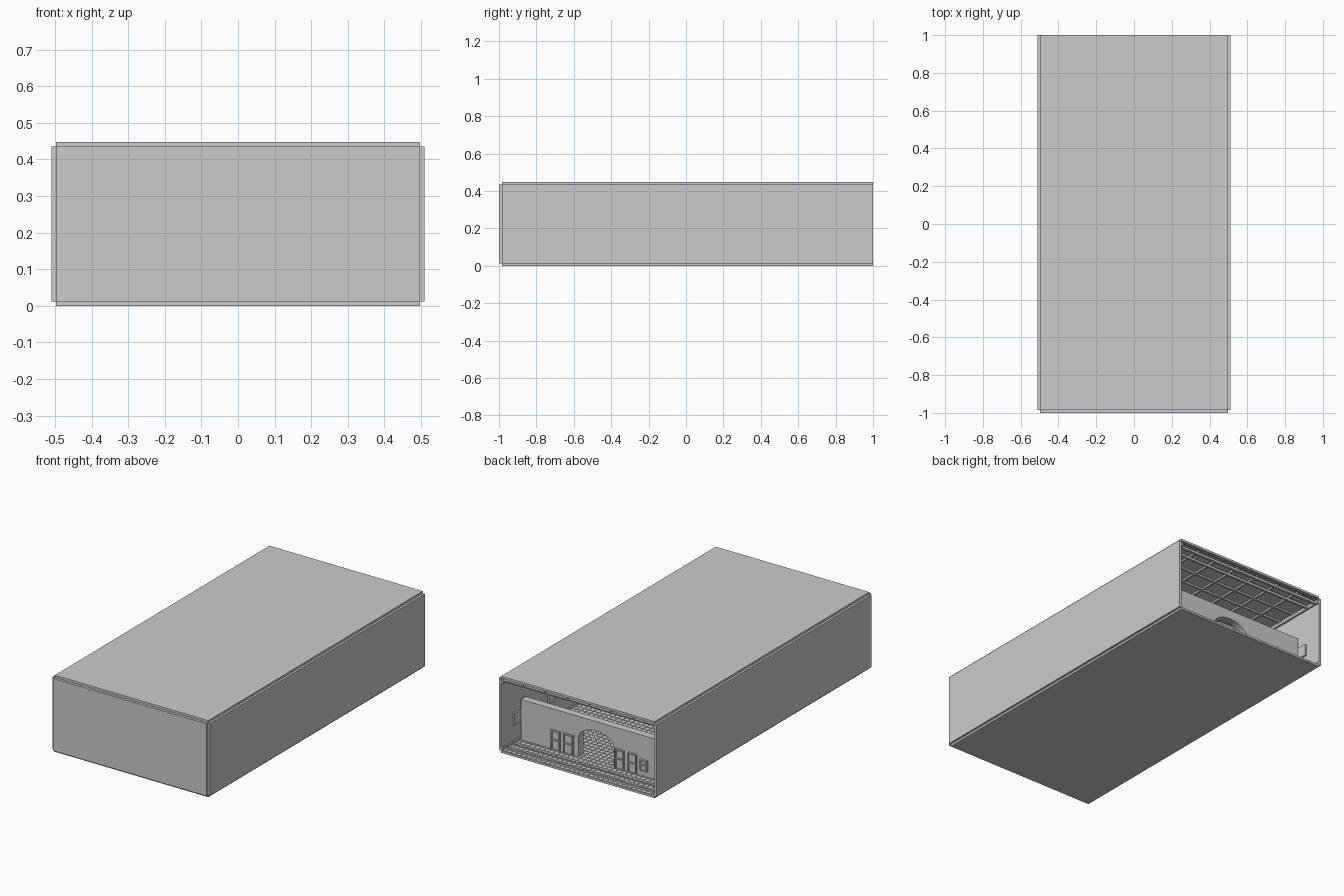
import bpy, bmesh, math

if "Cube" in bpy.data.objects:
    bpy.data.objects.remove(bpy.data.objects["Cube"])


def finish(name, bm):
    bmesh.ops.recalc_face_normals(bm, faces=bm.faces)
    me = bpy.data.meshes.new(name)
    bm.to_mesh(me)
    bm.free()
    ob = bpy.data.objects.new(name, me)
    bpy.context.collection.objects.link(ob)
    return ob


def add_box(bm, x0, x1, y0, y1, z0, z1):
    vs = bmesh.ops.create_cube(bm, size=1)['verts']
    for v in vs:
        v.co.x = (x0 + x1) / 2 + v.co.x * (x1 - x0)
        v.co.y = (y0 + y1) / 2 + v.co.y * (y1 - y0)
        v.co.z = (z0 + z1) / 2 + v.co.z * (z1 - z0)


def boxes(name, *specs):
    bm = bmesh.new()
    for s in specs:
        add_box(bm, *s)
    return finish(name, bm)


def paneled_sheet(name, nx, ny, z, border, rise, flip=False):
    # Subdivided sheet whose cells are individually inset and raised
    bm = bmesh.new()
    bmesh.ops.create_grid(bm, x_segments=nx, y_segments=ny, size=1)
    for v in bm.verts:
        v.co.x *= 0.497
        v.co.y = 0.0075 + v.co.y * 0.9925
        v.co.z = z
    cells = bm.faces[:]
    if flip:
        bmesh.ops.reverse_faces(bm, faces=cells)
    bmesh.ops.inset_individual(bm, faces=cells, thickness=border, depth=0)
    bmesh.ops.inset_individual(bm, faces=cells, thickness=0.0005, depth=rise)
    me = bpy.data.meshes.new(name)
    bm.to_mesh(me)
    bm.free()
    ob = bpy.data.objects.new(name, me)
    bpy.context.collection.objects.link(ob)
    return ob


# Outer shell, open at the back
boxes("floor_slab", (-0.497, 0.497, -0.985, 1, 0, 0.012))
boxes("ceiling_slab", (-0.497, 0.497, -0.985, 1, 0.435, 0.448))
boxes("front_wall", (-0.497, 0.497, -1, -0.985, 0.012, 0.435))
for side, x0, x1 in (("left", -0.51, -0.497), ("right", 0.497, 0.51)):
    boxes(side + "_wall", (x0, x1, -0.985, 1, 0.012, 0.435))

# Paving and coffered ceiling
paneled_sheet("floor_tiles", 32, 64, 0.0125, 0.003, 0.002)
paneled_sheet("ceiling_coffers", 7, 18, 0.422, 0.009, -0.010, flip=True)

# Skirting and cornice along the walls
for name, z0, z1, d in (("skirting", 0.012, 0.03, 0.008), ("cornice", 0.405, 0.422, 0.012)):
    boxes(name,
          (-0.497, -0.497 + d, -0.985, 1, z0, z1),
          (0.497 - d, 0.497, -0.985, 1, z0, z1),
          (-0.497 + d, 0.497 - d, -0.985, -0.985 + d, z0, z1))

# Rails across the open end
boxes("ceiling_beams", (-0.485, 0.485, 0.965, 0.98, 0.408, 0.422),
      (-0.485, 0.485, 0.90, 0.912, 0.408, 0.422))
boxes("floor_rails", (-0.489, 0.489, 0.965, 0.975, 0.012, 0.024),
      (-0.489, 0.489, 0.90, 0.91, 0.012, 0.02))

# Partition with an arched passage
WALL_Y, THICK, HALF, SPRING, RISE = 0.83, 0.045, 0.115, 0.125, 0.07
outline = [(-0.488, 0.012), (-HALF, 0.012)]
for i in range(17):
    a = math.pi * (1 - i / 16)
    outline.append((HALF * math.cos(a), SPRING + RISE * math.sin(a)))
outline += [(HALF, 0.012), (0.488, 0.012), (0.488, 0.25), (-0.488, 0.25)]
bm = bmesh.new()
face = bm.faces.new([bm.verts.new((x, WALL_Y, z)) for x, z in outline])
ext = bmesh.ops.extrude_face_region(bm, geom=[face])['geom']
bmesh.ops.translate(bm, vec=(0, -THICK, 0),
                    verts=[g for g in ext if isinstance(g, bmesh.types.BMVert)])
finish("arched_partition", bm)


def framed_panel(bm, x0, x1, z0, z1, y):
    # Backing board with a raised rim and a middle bar
    w, d = 0.007, 0.012
    add_box(bm, x0, x1, y, y + 0.005, z0, z1)
    add_box(bm, x0, x0 + w, y, y + d, z0, z1)
    add_box(bm, x1 - w, x1, y, y + d, z0, z1)
    for z in (z0, (z0 + z1) / 2, z1 - w):
        add_box(bm, x0 + w, x1 - w, y, y + d, z, z + w)


# Door-like panels beside the arch
bm = bmesh.new()
for x0, x1, z0, z1 in ((0.23, 0.287, 0.012, 0.13), (0.145, 0.208, 0.012, 0.13),
                       (-0.184, -0.126, 0.012, 0.13), (-0.265, -0.21, 0.012, 0.13),
                       (-0.335, -0.287, 0.045, 0.11)):
    framed_panel(bm, x0, x1, z0, z1, WALL_Y)
finish("partition_panels", bm)

# Framed pictures on the side walls
bm = bmesh.new()
for s in (-1, 1):
    for i in range(6):
        y = 0.86 - i * 0.32
        a, b = sorted((s * 0.487, s * 0.497))
        add_box(bm, a, b, y - 0.03, y + 0.03, 0.12, 0.19)
finish("wall_pictures", bm)
